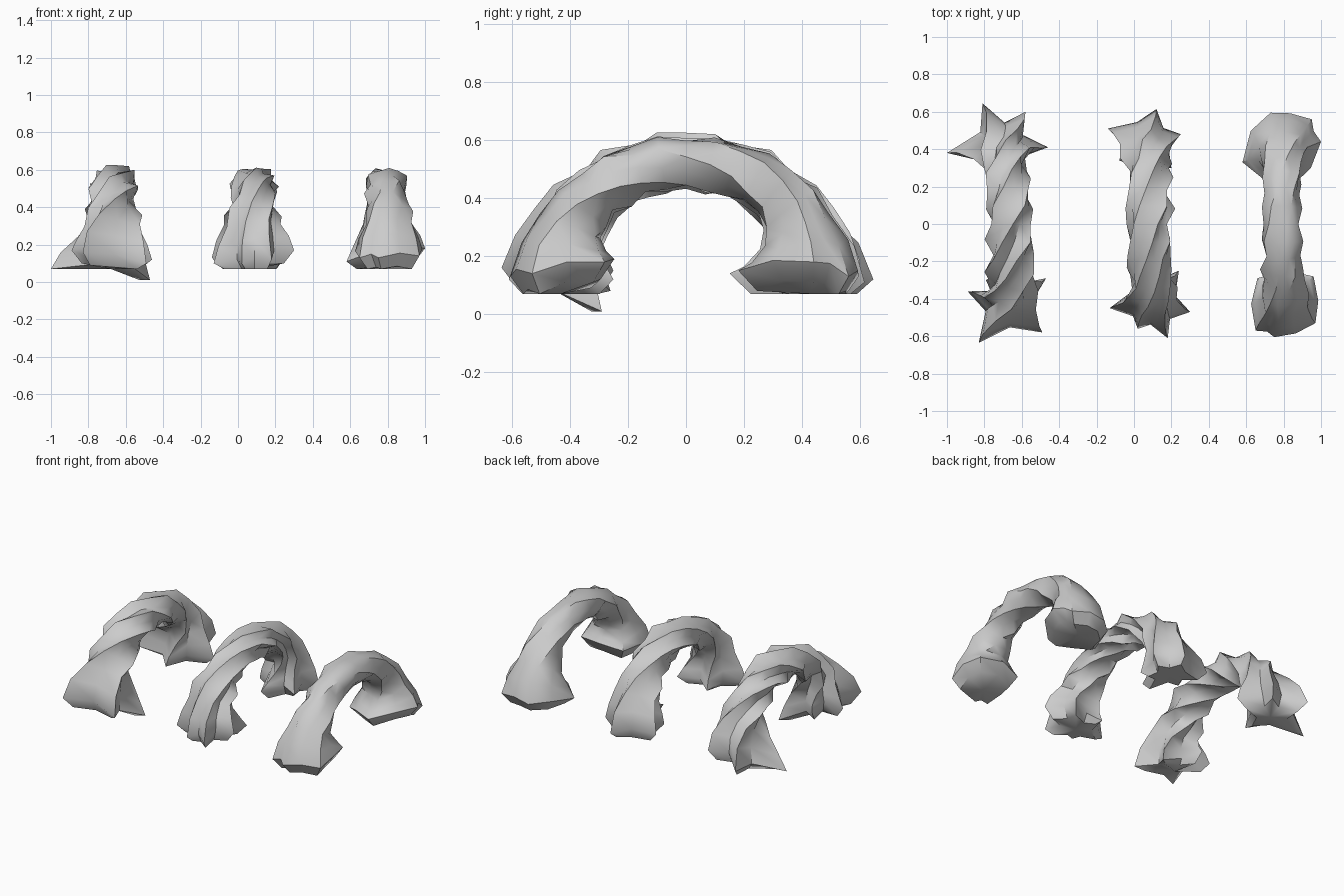
import bpy, bmesh, math, random
from mathutils import Vector

if "Cube" in bpy.data.objects:
    bpy.data.objects.remove(bpy.data.objects["Cube"])

RINGS = 17
FLARE = [1.0, 0.72, 0.36, 0.15, 0.05]   # how far each ring near a foot opens out


def sorted_tips(tips, cx, side):
    """Convert foot lobe tips to (angle, radius, z) around the leg centre."""
    out = []
    for x, y, z in tips:
        dx, dv = x - cx, side * y - 0.43
        out.append((math.atan2(dv, dx) % (2 * math.pi), math.hypot(dx, dv), z))
    return sorted(out)


def with_valleys(tips, depth):
    """Put a valley between each pair of neighbouring lobes."""
    out = []
    for k, (a, r, z) in enumerate(tips):
        a2, r2, z2 = tips[(k + 1) % len(tips)]
        if a2 < a:
            a2 += 2 * math.pi
        out += [(a, r, z), ((a + a2) / 2, depth * (r + r2) / 2, (z + z2) / 2 + 0.02)]
    return out


def twisted_arch(name, xs, front, back, shift, crest, valley, depth, seed):
    """Sweep a star section along an arch; shift = lobes turned end to end."""
    rnd = random.Random(seed)
    f = with_valleys(sorted_tips(front, xs[0], -1), depth)
    b0 = with_valleys(sorted_tips(back, xs[2], 1), depth)
    n = len(f)
    b = []
    for k in range(n):
        turn, m = divmod(k - 2 * shift, n)
        a, r, z = b0[m]
        b.append((a + turn * 2 * math.pi, r, z))
    bm = bmesh.new()
    rings = []
    for i in range(RINGS):
        s = i / (RINGS - 1)
        th = math.pi * s
        x = xs[0] * (1 - s) + xs[2] * s
        x += (xs[1] - (xs[0] + xs[2]) / 2) * math.sin(th)
        c = Vector((x, -0.43 * math.cos(th), 0.17 + 0.355 * math.sin(th)))
        t = Vector((0, 0.43 * math.sin(th), 0.355 * math.cos(th))).normalized()
        v = Vector((0, -t.z, t.y))          # outward normal of the arch
        foot = f if s < 0.5 else b
        j = min(i, RINGS - 1 - i)
        w = FLARE[j] if j < len(FLARE) else 0
        q = min(1, max(0, (s - 0.1) / 0.8))  # the feet themselves stay untwisted
        swell = 1.06 if i % 2 else 0.93      # lumps along the stem
        ring = []
        for k in range(n):
            a = f[k][0] * (1 - q) + b[k][0] * q
            mid = (crest if k % 2 == 0 else valley) * rnd.uniform(0.86, 1.1) * swell
            r = mid * (1 - w) + foot[k][1] * w
            p = c + r * (math.cos(a) * Vector((1, 0, 0)) + math.sin(a) * 0.84 ** (1 - w) * v)
            p.z += (foot[k][2] - 0.17) * w
            ring.append(bm.verts.new(p))
        rings.append(ring)

    # bluntly pointed undersides of the two feet
    def sole(ring, x, y, scale, drop):
        low = []
        for vert in ring:
            p = vert.co.copy()
            p.x, p.y = x + (p.x - x) * scale, y + (p.y - y) * scale
            p.z = max(p.z - drop, min(p.z, 0.07))
            low.append(bm.verts.new(p))
        return low

    for x, y, at_start in ((xs[0], -0.43, True), (xs[2], 0.43, False)):
        edge = rings[0 if at_start else -1]
        low = sole(edge, x, y, 0.74, 0.07)
        rings.insert(0 if at_start else len(rings), low)
        centre = bm.verts.new((x, y, 0.07))
        for k in range(n):
            bm.faces.new((low[k], low[(k + 1) % n], centre))
    for r1, r2 in zip(rings, rings[1:]):
        for k in range(n):
            m = (k + 1) % n
            bm.faces.new((r1[k], r1[m], r2[m], r2[k]))
    bmesh.ops.recalc_face_normals(bm, faces=bm.faces)
    me = bpy.data.meshes.new(name)
    bm.to_mesh(me)
    bm.free()
    ob = bpy.data.objects.new(name, me)
    bpy.context.collection.objects.link(ob)
    bpy.ops.object.select_all(action='DESELECT')
    ob.select_set(True)
    bpy.context.view_layer.objects.active = ob
    bpy.ops.object.shade_smooth_by_angle(angle=math.radians(45))


# left arch: five long lobes and a tight twist
twisted_arch("left_root_arch", (-0.68, -0.66, -0.70),
             [(-0.89, -0.36, .17), (-0.83, -0.635, .16), (-0.49, -0.58, .10),
              (-0.47, -0.29, .01), (-0.74, -0.25, .15)],
             [(-0.81, 0.645, .12), (-1.0, 0.38, .07), (-0.46, 0.41, .12),
              (-0.58, 0.60, .18), (-0.68, 0.22, .08)],
             5, 0.128, 0.09, 0.5, 3)

# middle arch: six short star lobes
twisted_arch("middle_root_arch", (0.09, 0.08, 0.08),
             [(-0.13, -0.45, .10), (0.02, -0.56, .10), (0.18, -0.61, .12),
              (0.30, -0.47, .17), (0.24, -0.25, .12), (0.03, -0.26, .08)],
             [(-0.14, 0.51, .13), (0.12, 0.615, .11), (0.25, 0.48, .13),
              (0.20, 0.30, .10), (0.06, 0.15, .14), (-0.08, 0.34, .12)],
             4, 0.122, 0.093, 0.62, 8)

# right arch: blunt, rounded feet and a slight twist
twisted_arch("right_root_arch", (0.81, 0.79, 0.79),
             [(0.66, -0.29, .16), (0.65, -0.57, .13), (0.75, -0.605, .13),
              (0.97, -0.53, .14), (0.96, -0.28, .18)],
             [(0.73, 0.595, .13), (0.95, 0.56, .13), (1.0, 0.44, .18),
              (0.58, 0.33, .11), (0.82, 0.18, .15)],
             2, 0.112, 0.098, 0.88, 5)
